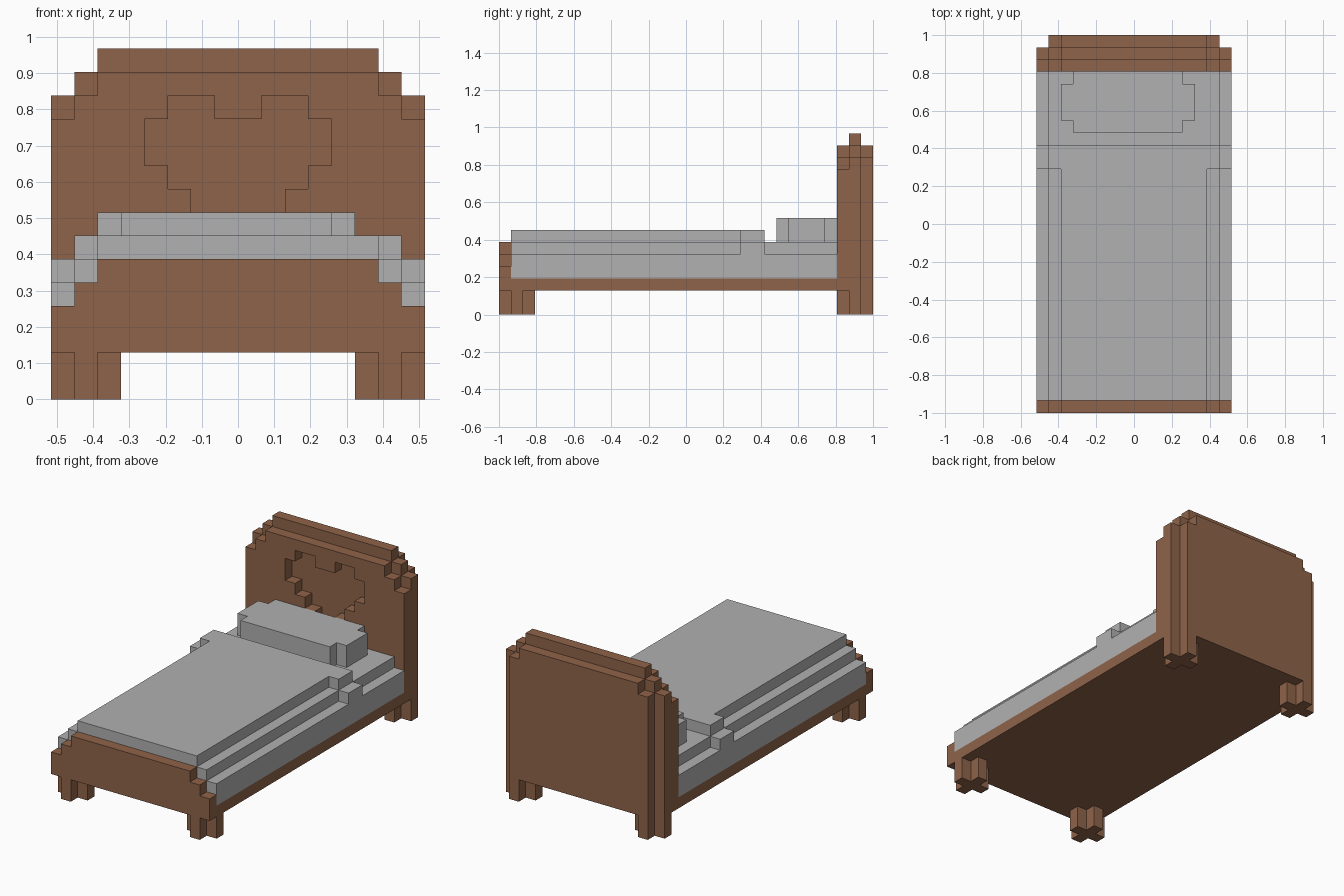
import bpy
import bmesh
from mathutils import Vector

cube = bpy.data.objects.get("Cube")
if cube:
    bpy.data.objects.remove(cube, do_unlink=True)

U = 2 / 31  # one block; the bed is 16 x 31 x 15 blocks


def material(name, rgb):
    m = bpy.data.materials.new(name)
    m.use_nodes = True
    color = (*rgb, 1)
    m.diffuse_color = color
    bsdf = next(n for n in m.node_tree.nodes if n.type == 'BSDF_PRINCIPLED')
    bsdf.inputs["Base Color"].default_value = color
    bsdf.inputs["Roughness"].default_value = 0.9
    return m


WOOD = material("brown wood", (0.275, 0.126, 0.067))
CLOTH = material("grey cloth", (0.44, 0.44, 0.44))


def prism(name, profile, lo, hi, mat, axis='Y', shift=0):
    """Extrude a half profile (x >= 0, in blocks) along Y or Z, then mirror it across x."""
    def place(a, b, d):
        return Vector((a, d - 15.5, b) if axis == 'Y' else (a, b - 15.5, d)) * U

    bm = bmesh.new()
    base = bm.faces.new([bm.verts.new(place(a, b, lo)) for a, b in profile])
    new = bmesh.ops.extrude_face_region(bm, geom=[base], use_keep_orig=True)["geom"]
    bmesh.ops.translate(bm, vec=place(0, 0, hi) - place(0, 0, lo),
                        verts=[v for v in new if isinstance(v, bmesh.types.BMVert)])
    bmesh.ops.recalc_face_normals(bm, faces=bm.faces)
    # open the seam so that the mirrored halves join cleanly
    seam = [f for f in bm.faces if all(abs(v.co.x) < 1e-6 for v in f.verts)]
    bmesh.ops.delete(bm, geom=seam, context='FACES')
    mesh = bpy.data.meshes.new(name)
    bm.to_mesh(mesh)
    bm.free()
    mesh.materials.append(mat)
    ob = bpy.data.objects.new(name, mesh)
    ob.location.x = shift * U
    bpy.context.collection.objects.link(ob)
    ob.modifiers.new("Mirror", 'MIRROR')
    return ob


def stairs(bottom, steps):
    """Half outline rising towards the middle; steps are (half width, top)."""
    pts = [(0, bottom), (steps[0][0], bottom)]
    for i, (w, top) in enumerate(steps):
        pts.append((w, top))
        pts.append((steps[i + 1][0] if i + 1 < len(steps) else 0, top))
    return pts


# Headboard: three layers, the front one with a recessed heart
heart = [(0, 12), (1, 12), (1, 13), (3, 13), (3, 12), (4, 12), (4, 10),
         (3, 10), (3, 9), (2, 9), (2, 8), (1, 8), (1, 7), (0, 7)]
front = stairs(2, [(8, 12), (7, 13), (6, 14)])
prism("headboard_front", front + heart, 28, 29, WOOD)
prism("headboard_core", stairs(2, [(8, 13), (7, 14), (6, 15)]), 29, 30, WOOD)
prism("headboard_back", stairs(2, [(7, 13), (6, 14)]), 30, 31, WOOD)

# Footboard and base
prism("footboard", stairs(2, [(8, 4), (7, 5), (6, 6)]), 0, 1, WOOD)
prism("bed_base", stairs(2, [(8, 3)]), 1, 28, WOOD)

# Legs with a cross-shaped section
cross = [(1, 0), (2, 0), (2, 1), (3, 1), (3, 2), (2, 2),
         (2, 3), (1, 3), (1, 2), (0, 2), (0, 1), (1, 1)]
for name, y in (("front_legs", 0), ("back_legs", 28)):
    prism(name, [(a + 5, b + y) for a, b in cross], 0, 2, WOOD, axis='Z')

# Bedding
prism("blanket", stairs(3, [(8, 5), (7, 6), (6, 7)]), 1, 20, CLOTH)
prism("blanket_fold", stairs(3, [(8, 6), (7, 7)]), 20, 22, CLOTH)
prism("mattress", stairs(3, [(8, 5), (7, 6)]), 22, 28, CLOTH)

# Pillow, slightly off centre, with notched corners
prism("pillow", [(0, 23), (4.5, 23), (4.5, 24), (5.5, 24), (5.5, 27),
                 (4.5, 27), (4.5, 28), (0, 28)], 6, 8, CLOTH, axis='Z', shift=-0.5)
